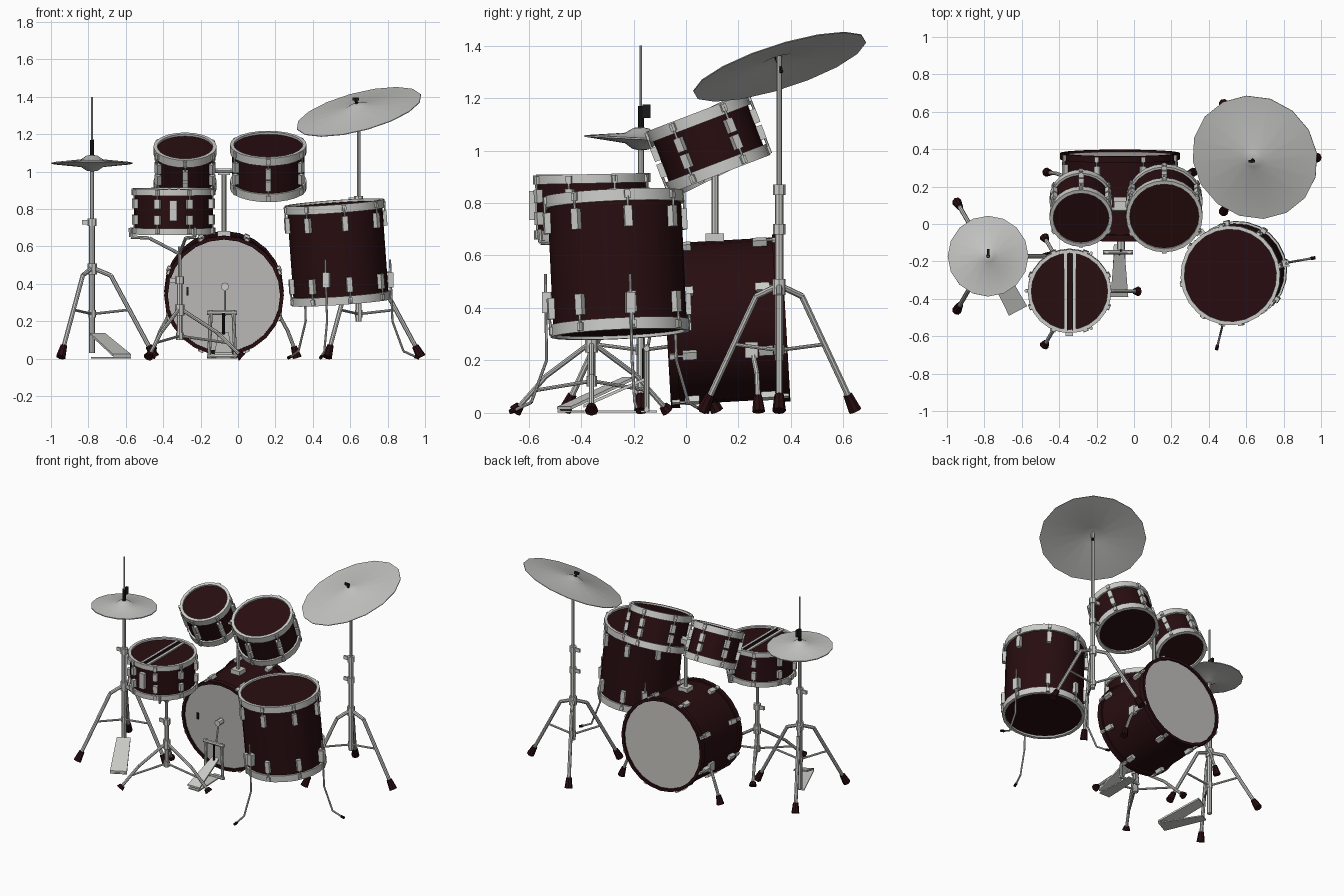
import bpy, bmesh, math
from mathutils import Matrix, Vector

cube = bpy.data.objects.get("Cube")
if cube:
    bpy.data.objects.remove(cube, do_unlink=True)


def material(name, red, green, blue):
    mat = bpy.data.materials.new(name)
    mat.use_nodes = True
    mat.diffuse_color = (red, green, blue, 1)
    shader = next(n for n in mat.node_tree.nodes if n.type == 'BSDF_PRINCIPLED')
    shader.inputs["Base Color"].default_value = (red, green, blue, 1)
    return mat


MAROON = material("dark maroon", .021, .004, .005)
METAL = material("chrome grey", .6, .6, .58)
CYMBAL = material("cymbal grey", .55, .55, .54)
HEAD = material("drum skin grey", .52, .51, .49)
BLACK = material("black", .01, .01, .01)
made = []


def finish(name, bm, *mats):
    bmesh.ops.recalc_face_normals(bm, faces=bm.faces)
    mesh = bpy.data.meshes.new(name)
    bm.to_mesh(mesh)
    bm.free()
    for mat in mats:
        mesh.materials.append(mat)
    obj = bpy.data.objects.new(name, mesh)
    bpy.context.collection.objects.link(obj)
    made.append(obj)
    return obj


def frame(p, q):
    """Matrix with its origin at p and z pointing to q."""
    p, q = Vector(p), Vector(q)
    return Matrix.Translation(p) @ (q - p).to_track_quat('Z', 'Y').to_matrix().to_4x4()


def polar(centre, angle, radius, z):
    return Vector((centre[0] + radius * math.cos(angle), centre[1] + radius * math.sin(angle), z))


def add_tube(bm, points, radius, end_radius=None, sides=8):
    for p, q in zip(points, points[1:]):
        length = (Vector(q) - Vector(p)).length
        bmesh.ops.create_cone(bm, cap_ends=True, segments=sides, radius1=radius,
                              radius2=end_radius or radius, depth=length,
                              matrix=frame(p, q) @ Matrix.Translation((0, 0, length / 2)))


def add_box(bm, matrix, size):
    bmesh.ops.create_cube(bm, size=1, matrix=matrix @ Matrix.Diagonal((*size, 1)))


def tube(name, points, radius, mat=METAL, end_radius=None):
    bm = bmesh.new()
    add_tube(bm, points, radius, end_radius)
    return finish(name, bm, mat)


def box(name, centre, size, mat=METAL, turn=0):
    bm = bmesh.new()
    add_box(bm, Matrix.Translation(centre) @ Matrix.Rotation(turn, 4, 'Z'), size)
    return finish(name, bm, mat)


def lathe(name, profile, matrix, mats, sides=24, closed=False):
    bm = bmesh.new()
    verts = [bm.verts.new((r, 0, z)) for r, z in profile]
    pairs = list(zip(verts, verts[1:]))
    if closed:
        pairs.append((verts[-1], verts[0]))
    edges = [bm.edges.new(pair) for pair in pairs]
    bmesh.ops.spin(bm, geom=verts + edges, cent=(0, 0, 0), axis=(0, 0, 1),
                   angle=math.tau, steps=sides, use_duplicate=False)
    bmesh.ops.remove_doubles(bm, verts=bm.verts, dist=.0005)
    bm.normal_update()
    if len(mats) > 1:
        for face in bm.faces:
            face.material_index = int(abs(face.normal.z) > .9)
    bm.transform(matrix)
    return finish(name, bm, *mats)


def drum(name, bottom, top, r, lugs, lug_height, hoop=METAL, skin=MAROON, hoop_depth=.045):
    m = frame(bottom, top)
    length = (Vector(top) - Vector(bottom)).length
    lathe(name + "_shell", [(0, .012), (r, .012), (r, length - .012), (0, length - .012)], m, [MAROON, skin])
    for label, z in (("bottom", 0), ("top", length - hoop_depth)):
        lathe(f"{name}_{label}_hoop",
              [(r - .008, z), (r + .012, z), (r + .012, z + hoop_depth), (r - .008, z + hoop_depth)],
              m, [hoop], closed=True)
    # lugs with tension rods reaching over the hoops
    bm = bmesh.new()
    for i in range(lugs):
        spin = m @ Matrix.Rotation(math.tau * (i + .5) / lugs, 4, 'Z')
        for end, sign in ((0, 1), (length, -1)):
            near = end + sign * (hoop_depth + .02)
            add_box(bm, spin @ Matrix.Translation((r + .01, 0, near + sign * lug_height / 2)),
                    (.024, .03, lug_height))
            add_tube(bm, [spin @ Vector((r + .016, 0, end + sign * .005)),
                          spin @ Vector((r + .016, 0, near))], .005, sides=6)
            add_box(bm, spin @ Matrix.Translation((r + .014, 0, end + sign * .02)), (.012, .022, .03))
    finish(name + "_lugs", bm, METAL)


# Drums
drum("bass_drum", (-.075, -.075, .337), (-.075, .38, .363), .308, 8, .055, hoop=MAROON, skin=HEAD, hoop_depth=.035)
drum("floor_tom", (.553, -.25, .3), (.515, -.275, .835), .255, 8, .08)
drum("snare_drum", (-.345, -.355, .665), (-.345, -.36, .91), .212, 8, .05, hoop_depth=.035)
drum("large_tom", (.162, .13, .91), (.162, .04, 1.145), .193, 6, .055)
drum("small_tom", (-.283, .14, .91), (-.283, .03, 1.135), .157, 6, .055)
box("bass_vent", (-.27, -.068, .36), (.012, .009, .045), BLACK)

# Snare wires over the snare head
for side in (-1, 1):
    box("snare_strip", (-.342 + side * .024, -.36, .904), (.016, .425, .009), METAL)
    box("snare_strip_edge", (-.342 + side * .013, -.36, .903), (.005, .42, .008), BLACK)
box("snare_strainer", (-.345, -.585, .79), (.04, .025, .11))


def tripod(name, centre, hub, knee, brace_z, reach=.335, tube_radius=.012):
    """Three bent legs with rubber feet and braces; hub and knee are (radius, z)."""
    legs, feet = bmesh.new(), bmesh.new()
    for i in range(3):
        a = math.tau * i / 3
        knee_point = polar(centre, a, *knee)
        foot = polar(centre, a, reach, .008)
        ankle = knee_point.lerp(foot, .86)
        add_tube(legs, [polar(centre, a, *hub), knee_point, ankle], tube_radius)
        add_tube(legs, [polar(centre, a, .01, brace_z), knee_point.lerp(foot, .42)], .007)
        add_tube(feet, [ankle, foot], .018, .026)
    add_tube(legs, [(*centre, hub[1] - .03), (*centre, hub[1] + .03)], .025)
    add_tube(legs, [(*centre, brace_z - .02), (*centre, brace_z + .02)], .02)
    finish(name + "_legs", legs, METAL)
    finish(name + "_feet", feet, MAROON)


def clamp(name, centre, z):
    tube(name + "_clamp", [(*centre, z - .02), (*centre, z + .02)], .024)
    box(name + "_wing_nut", (centre[0] - .035, centre[1], z), (.04, .012, .025))


# Crash cymbal on its stand
crash = (.645, .355)
tripod("crash_stand", crash, (.015, .48), (.1, .445), .24)
tube("crash_lower_post", [(*crash, .2), (*crash, .84)], .016)
tube("crash_upper_post", [(*crash, .84), (*crash, 1.36)], .01)
clamp("crash_lower", crash, .7)
clamp("crash_upper", crash, .85)
tilt = Vector((-.26, -.32, 1)).normalized()
centre = Vector((*crash, 1.325))
crash_frame = frame(centre, centre + tilt)
lathe("crash_cymbal", [(0, .045), (.04, .036), (.07, .024), (.345, -.004), (.345, -.008), (.07, .018), (0, .036)],
      crash_frame, [CYMBAL], sides=16)
tube("crash_tilter", [centre - tilt * .03, centre + tilt * .075], .008, BLACK)
box("crash_wing_nut", centre + tilt * .068, (.035, .012, .016), BLACK)

# Hi-hat with its stand and pedal
hat = (-.78, -.172)
tripod("hihat_stand", hat, (.015, .48), (.1, .445), .24)
tube("hihat_lower_post", [(*hat, .03), (*hat, .74)], .016)
tube("hihat_upper_post", [(*hat, .74), (*hat, 1.03)], .011)
tube("hihat_rod", [(*hat, 1.02), (*hat, 1.4)], .005)
clamp("hihat", hat, .73)
for label, sign in (("top", 1), ("bottom", -1)):
    lathe(f"hihat_{label}_cymbal",
          [(0, .045 * sign), (.03, .04 * sign), (.06, .02 * sign), (.216, .003 * sign), (.216, 0), (0, .012 * sign)],
          Matrix.Translation((*hat, 1.045)) @ Matrix.Rotation(-.05, 4, 'X'), [CYMBAL], sides=16)
tube("hihat_clutch", [(*hat, 1.08), (*hat, 1.17)], .011, BLACK)
box("hihat_clutch_wing", (hat[0], hat[1] + .022, 1.15), (.014, .03, .05), BLACK)


def plate(name, start, end, start_width, end_width, thickness=.012):
    """Sloping board that changes width from start to end."""
    start, end = Vector(start), Vector(end)
    across = (end - start).cross(Vector((0, 0, 1))).normalized()
    bm = bmesh.new()
    face = bm.faces.new([bm.verts.new(p + across * w / 2) for p, w in
                         ((start, start_width), (start, -start_width), (end, -end_width), (end, end_width))])
    extra = bmesh.ops.extrude_face_region(bm, geom=[face])["geom"]
    bmesh.ops.translate(bm, vec=(0, 0, thickness), verts=[v for v in extra if isinstance(v, bmesh.types.BMVert)])
    return finish(name, bm, METAL)


plate("hihat_pedal_board", (-.75, -.22, .125), (-.62, -.465, .012), .09, .11)
plate("hihat_pedal_base", (-.76, -.2, .002), (-.62, -.465, .002), .06, .11, .008)

# Snare stand with basket arms
stand = (-.312, -.36)
tripod("snare_stand", stand, (.015, .26), (.2, .14), .12, tube_radius=.01)
tube("snare_lower_post", [(*stand, .1), (*stand, .42)], .015)
tube("snare_upper_post", [(*stand, .42), (*stand, .6)], .01)
clamp("snare", stand, .42)
basket = bmesh.new()
for i in range(3):
    a = math.tau * (i + .5) / 3
    rim = (-.345, -.357)
    add_tube(basket, [(*stand, .56), polar(rim, a, .13, .645), polar(rim, a, .228, .65), polar(rim, a, .232, .7)], .009)
finish("snare_basket", basket, METAL)

# Floor tom legs
for angle in (10, 130, 256):
    a = math.radians(angle)
    mid = (.545, -.255)
    tube("floor_tom_leg", [polar((.535, -.262), a, .282, .53), polar(mid, a, .285, .2),
                           polar(mid, a, .345, .04), polar(mid, a, .42, .006)], .006)
    tube("floor_tom_leg_tip", [polar(mid, a, .405, .012), polar(mid, a, .43, .004)], .009, MAROON)
    box("floor_tom_leg_bracket", polar((.54, -.26), a, .275, .42), (.035, .035, .08), METAL, a)

# Bass drum spurs
for side in (-1, 1):
    x = -.075
    tube("bass_spur", [(x + side * .285, .25, .25), (x + side * .34, .27, .15), (x + side * .378, .275, .05)], .01)
    tube("bass_spur_foot", [(x + side * .373, .274, .065), (x + side * .392, .277, .005)], .016, MAROON, .025)
    box("bass_spur_bracket", (x + side * .295, .25, .24), (.03, .05, .06))

# Tom mount
tube("tom_mount_post", [(-.075, .11, .64), (-.075, .11, 1.01)], .013)
box("tom_mount_plate", (-.075, .11, .668), (.07, .07, .03))
tube("tom_mount_arm", [(-.17, .08, 1.005), (.02, .08, 1.005)], .011)
box("tom_mount_block", (-.075, .1, 1.0), (.065, .045, .035))

# Bass drum pedal
plate("pedal_board", (-.078, -.14, .13), (-.078, -.39, .02), .055, .095)
plate("pedal_base", (-.078, -.11, .002), (-.078, -.39, .002), .06, .08, .008)
for side in (-1, 1):
    tube("pedal_upright", [(-.085 + side * .07, -.15, .005), (-.085 + side * .06, -.15, .26)], .01)
tube("pedal_axle", [(-.165, -.15, .245), (-.005, -.15, .245)], .012)
tube("pedal_base_bar", [(-.165, -.15, .012), (-.005, -.15, .012)], .01)
tube("pedal_beater_rod", [(-.07, -.15, .23), (-.07, -.12, .38)], .006)
tube("pedal_beater", [(-.07, -.135, .385), (-.07, -.088, .385)], .022)
tube("pedal_chain", [(-.078, -.16, .245), (-.078, -.16, .13)], .008, BLACK)

# Shading
bpy.ops.object.select_all(action='DESELECT')
for obj in made:
    obj.select_set(True)
bpy.context.view_layer.objects.active = made[0]
bpy.ops.object.shade_smooth_by_angle(angle=math.radians(30))
